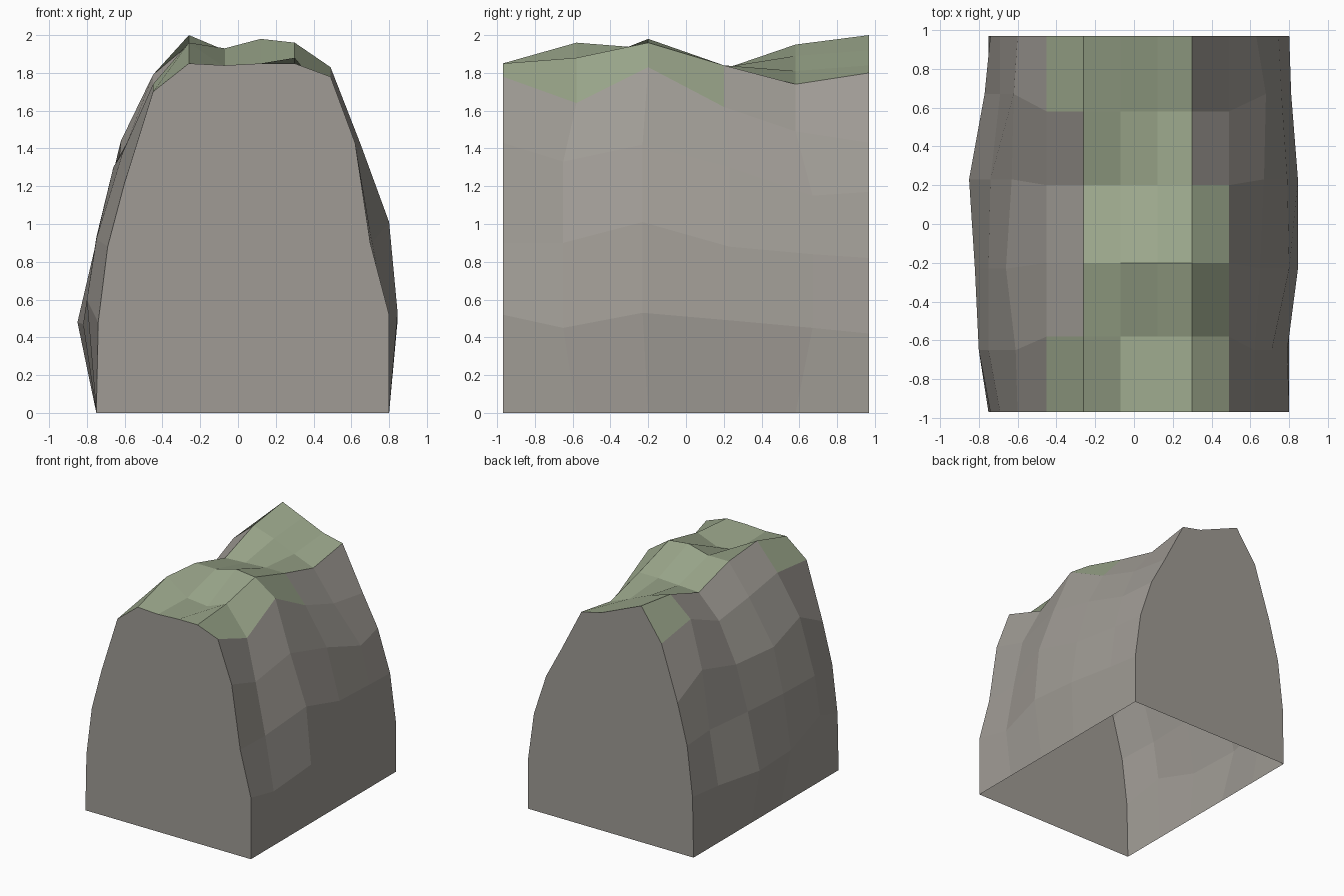
import bpy
import bmesh

default_cube = bpy.data.objects.get("Cube")
if default_cube:
    bpy.data.objects.remove(default_cube, do_unlink=True)


def make_material(name, colour):
    material = bpy.data.materials.new(name)
    material.use_nodes = True
    rgba = (*colour, 1.0)
    material.diffuse_color = rgba
    material.node_tree.nodes["Principled BSDF"].inputs["Base Color"].default_value = rgba
    return material


rock = make_material("grey rock", (0.35, 0.33, 0.30))
moss = make_material("pale moss", (0.335, 0.395, 0.265))

# Stations from front to back; the walls wander a little further than the crest
crest_y = [-0.97, -0.58, -0.2, 0.2, 0.58, 0.97]
wall_y = [-0.97, -0.65, -0.23, 0.23, 0.67, 0.97]
BASE_RIGHT, BASE_LEFT = -0.75, 0.8

# Crest: shared columns in x, with one row of heights per station
crest_x = [-0.45, -0.26, -0.07, 0.12, 0.3, 0.49]
crest_z = [
    [1.7, 1.85, 1.84, 1.85, 1.85, 1.78],
    [1.74, 1.96, 1.83, 1.81, 1.88, 1.64],
    [1.68, 1.93, 1.93, 1.98, 1.96, 1.83],
    [1.63, 1.82, 1.83, 1.84, 1.84, 1.62],
    [1.79, 1.95, 1.89, 1.81, 1.74, 1.49],
    [1.73, 2.0, 1.92, 1.84, 1.8, 1.43],
]

# Walls: (x, z) points, going up on the right and down on the left
right_wall = [
    [(-0.74, 0.48), (-0.69, 0.88), (-0.6, 1.22)],
    [(-0.8, 0.6), (-0.75, 0.92), (-0.61, 1.38)],
    [(-0.82, 0.47), (-0.75, 0.93), (-0.66, 1.3)],
    [(-0.85, 0.48), (-0.74, 0.95), (-0.63, 1.32)],
    [(-0.77, 0.5), (-0.69, 0.95), (-0.62, 1.44)],
    [(-0.74, 0.51), (-0.69, 0.93), (-0.6, 1.27)],
]
left_wall = [
    [(0.62, 1.43), (0.7, 0.9), (0.8, 0.52)],
    [(0.62, 1.33), (0.71, 0.9), (0.79, 0.45)],
    [(0.65, 1.42), (0.8, 1.01), (0.845, 0.53)],
    [(0.67, 1.3), (0.79, 0.88), (0.845, 0.49)],
    [(0.68, 1.15), (0.76, 0.84), (0.81, 0.45)],
    [(0.63, 1.17), (0.745, 0.82), (0.8, 0.42)],
]

# Mossy crest strips per row: first and last strip, counted from the right
moss_span = [(0, 4), (1, 4), (1, 4), (1, 3), (0, 3)]


def build_section(bm, station):
    y_wall, y_top = wall_y[station], crest_y[station]
    points = [(BASE_RIGHT, y_top, 0)]
    points += [(x, y_wall, z) for x, z in right_wall[station]]
    points += [(x, y_top, z) for x, z in zip(crest_x, crest_z[station])]
    points += [(x, y_wall, z) for x, z in left_wall[station]]
    points.append((BASE_LEFT, y_top, 0))
    return [bm.verts.new(p) for p in points]


# Loft the sections into the hill, leaving the underside open
bm = bmesh.new()
sections = [build_section(bm, i) for i in range(len(crest_y))]
crest_start = 1 + len(right_wall[0])
for row, (near, far) in enumerate(zip(sections, sections[1:])):
    first, last = moss_span[row]
    for i in range(len(near) - 1):
        face = bm.faces.new((near[i], near[i + 1], far[i + 1], far[i]))
        face.material_index = int(first <= i - crest_start <= last)

# Flat end walls
bm.faces.new(sections[0][::-1])
bm.faces.new(sections[-1])

mesh = bpy.data.meshes.new("rocky_hill")
bm.to_mesh(mesh)
bm.free()
mesh.materials.append(rock)
mesh.materials.append(moss)
hill = bpy.data.objects.new("rocky_hill", mesh)
bpy.context.collection.objects.link(hill)
